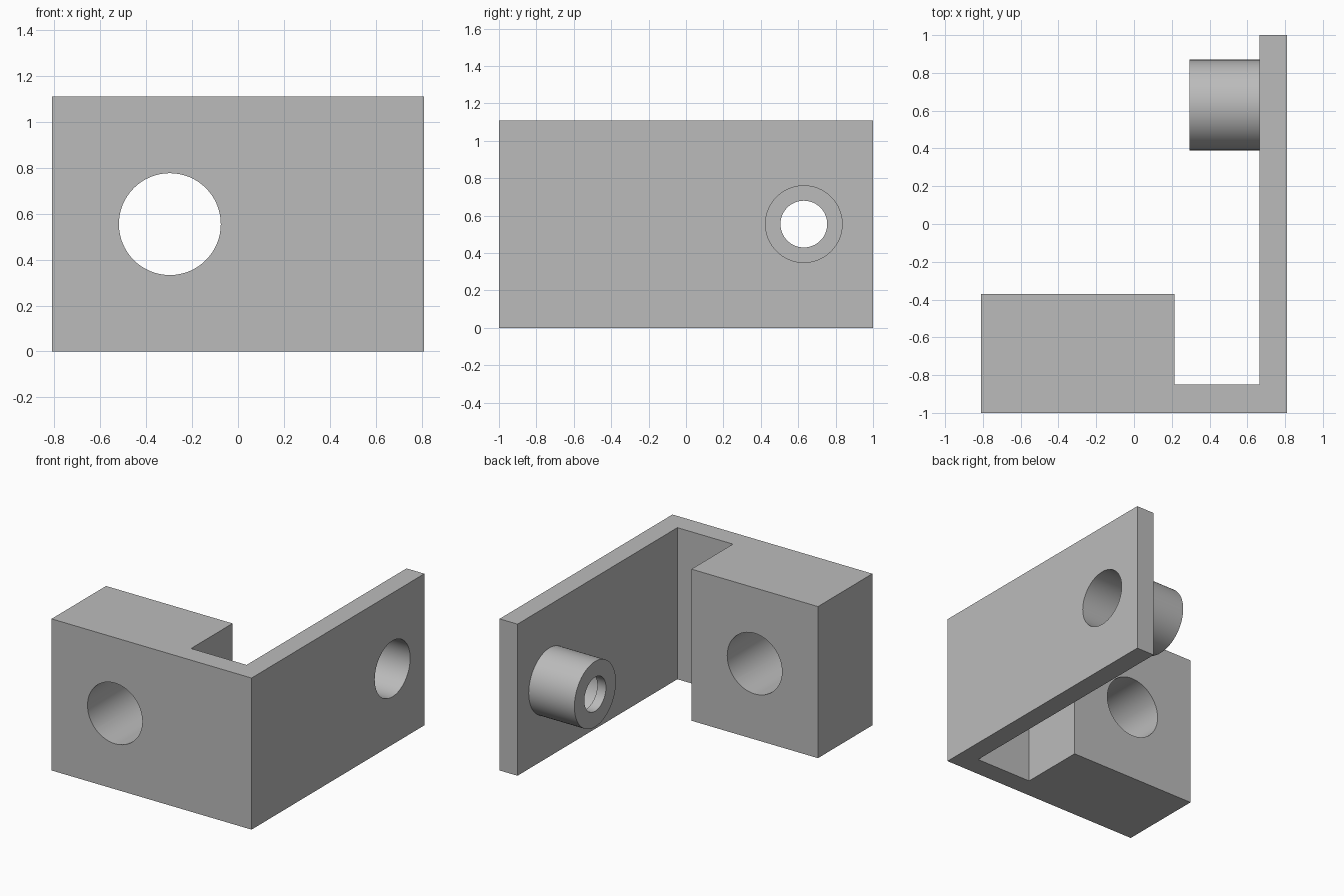
import bpy, bmesh, math
from mathutils import Vector

cube = bpy.data.objects.get("Cube")
if cube:
    bpy.data.objects.remove(cube, do_unlink=True)

HALF_X, HEIGHT = 0.81, 1.11
WALL_IN = 0.665                  # inner face of the side wall
MID_Z = HEIGHT / 2
BOSS_Y, BOSS_R, BORE_R, LIP_R = 0.63, 0.24, 0.205, 0.125
BOSS_END, LIP = 0.295, 0.07
BLOCK_X, BLOCK_HOLE_R = -0.297, 0.222

grey = bpy.data.materials.new("plain grey")
grey.use_nodes = True
colour = (0.5, 0.5, 0.5, 1)
grey.diffuse_color = colour
grey.node_tree.nodes["Principled BSDF"].inputs["Base Color"].default_value = colour


def make_object(name, bm):
    bmesh.ops.recalc_face_normals(bm, faces=bm.faces)
    mesh = bpy.data.meshes.new(name)
    bm.to_mesh(mesh)
    bm.free()
    mesh.materials.append(grey)
    obj = bpy.data.objects.new(name, mesh)
    bpy.context.collection.objects.link(obj)
    return obj


def activate(obj):
    bpy.ops.object.select_all(action='DESELECT')
    obj.select_set(True)
    bpy.context.view_layer.objects.active = obj


def drill(target, location, rotation, radius):
    """Cut a round hole through the target."""
    bpy.ops.mesh.primitive_cylinder_add(vertices=64, radius=radius, depth=0.8,
                                        location=location, rotation=rotation)
    cutter = bpy.context.object
    cutter.name = "hole_cutter"
    cutter.hide_render = True
    cutter.data.materials.append(grey)
    mod = target.modifiers.new("hole", 'BOOLEAN')
    mod.operation, mod.solver, mod.object = 'DIFFERENCE', 'EXACT', cutter
    activate(target)
    bpy.ops.object.modifier_apply(modifier=mod.name)
    bpy.data.objects.remove(cutter, do_unlink=True)


# Bracket: plan outline of thick block, thin link and side wall, extruded up
outline = [(-HALF_X, -1), (HALF_X, -1), (HALF_X, 1), (WALL_IN, 1),
           (WALL_IN, -0.85), (0.215, -0.85), (0.215, -0.37), (-HALF_X, -0.37)]
bm = bmesh.new()
base = bm.faces.new([bm.verts.new((x, y, 0)) for x, y in outline])
top = bmesh.ops.extrude_face_region(bm, geom=[base])["geom"]
bmesh.ops.translate(bm, vec=(0, 0, HEIGHT),
                    verts=[v for v in top if isinstance(v, bmesh.types.BMVert)])
bracket = make_object("bracket", bm)

# Holes through the block and the side wall
drill(bracket, (BLOCK_X, -0.685, MID_Z), (math.pi / 2, 0, 0), BLOCK_HOLE_R)
drill(bracket, (HALF_X, BOSS_Y, MID_Z), (0, math.pi / 2, 0), BORE_R)

# Hollow boss: stepped section turned about the x direction
section = [(WALL_IN, BOSS_R), (BOSS_END, BOSS_R), (BOSS_END, LIP_R),
           (BOSS_END + LIP, LIP_R), (BOSS_END + LIP, BORE_R), (WALL_IN, BORE_R)]
bm = bmesh.new()
ring = [bm.verts.new((x, BOSS_Y, MID_Z + r)) for x, r in section]
edges = [bm.edges.new((ring[i - 1], ring[i])) for i in range(len(ring))]
bmesh.ops.spin(bm, geom=ring + edges, cent=Vector((0, BOSS_Y, MID_Z)),
               axis=(1, 0, 0), angle=math.tau, steps=64)
bmesh.ops.remove_doubles(bm, verts=bm.verts, dist=0.0005)
boss = make_object("boss", bm)

for obj in (bracket, boss):
    activate(obj)
    bpy.ops.object.shade_smooth_by_angle(angle=math.radians(30))
